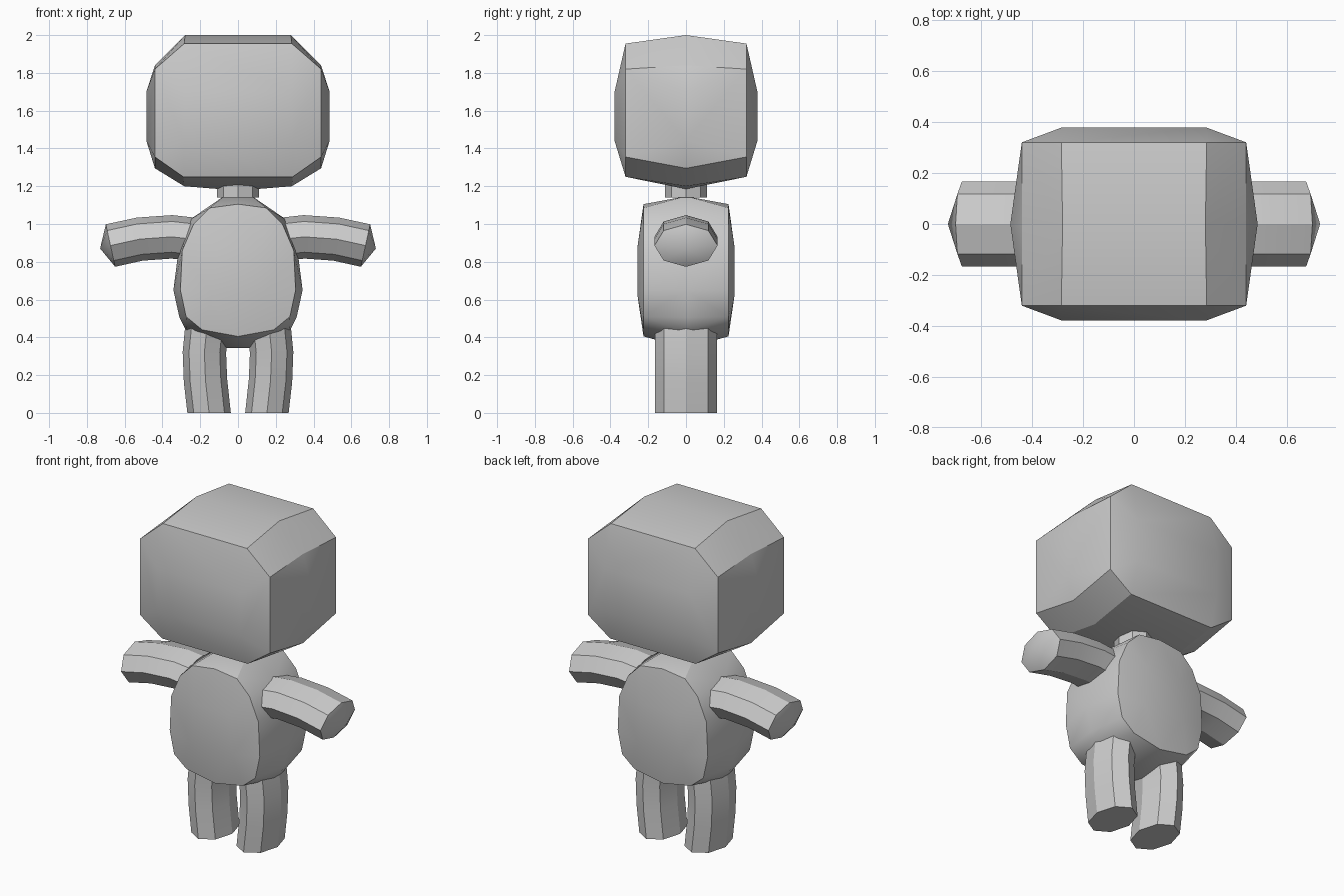
import bpy, bmesh
from math import cos, sin, pi, radians
from mathutils import Vector

if "Cube" in bpy.data.objects:
    bpy.data.objects.remove(bpy.data.objects["Cube"])


def finish(bm, name):
    bmesh.ops.recalc_face_normals(bm, faces=bm.faces)
    me = bpy.data.meshes.new(name)
    bm.to_mesh(me)
    bm.free()
    ob = bpy.data.objects.new(name, me)
    bpy.context.collection.objects.link(ob)
    bpy.ops.object.select_all(action='DESELECT')
    ob.select_set(True)
    bpy.context.view_layer.objects.active = ob
    bpy.ops.object.shade_smooth_by_angle(angle=radians(25))
    return ob


def hull(name, middle, front, front_y, bulge, bulge_y):
    """Faceted solid: x-z outlines at y=0, at +-front_y, and a bulged panel."""
    bm = bmesh.new()
    pts = set()
    for prof, y in ((middle, 0), (front, front_y), (bulge, bulge_y)):
        for x, z in prof:
            pts |= {(sx * x, sy * y, z) for sx in (1, -1) for sy in (1, -1)}
    for p in sorted(pts):
        # drop duplicates created by signed zeros
        bm.verts.new(p)
    bmesh.ops.remove_doubles(bm, verts=bm.verts, dist=1e-4)
    res = bmesh.ops.convex_hull(bm, input=bm.verts)
    junk = {e for e in res["geom_interior"] if isinstance(e, bmesh.types.BMVert)}
    bmesh.ops.delete(bm, geom=list(junk), context='VERTS')
    return finish(bm, name)


def limb(name, path, side, up, ru, rs, tip=None):
    """Eight-sided tube along an x-z path, optionally ending in a point."""
    bm = bmesh.new()
    c = [Vector((x * side, 0, z)) for x, z in path]
    rings = []
    for i, p in enumerate(c):
        t = c[min(i + 1, len(c) - 1)] - c[max(i - 1, 0)]
        n = Vector((-t.z, 0, t.x)).normalized()
        if up and i == len(c) - 1 and tip is None:
            n = Vector((1, 0, 0))       # sole stays level
        rings.append([bm.verts.new(p + n * (ru * cos(k * pi / 4))
                                   + Vector((0, rs * sin(k * pi / 4), 0)))
                      for k in range(8)])
        if up and tip is None and n.x < 0:
            rings[-1] = rings[-1][4::-1] + rings[-1][:4:-1]
    for a, b in zip(rings, rings[1:]):
        for k in range(8):
            bm.faces.new((a[k], a[k - 1], b[k - 1], b[k]))
    bm.faces.new(rings[0])
    if tip:
        v = bm.verts.new((tip[0] * side, 0, tip[1]))
        for k in range(8):
            bm.faces.new((rings[-1][k], rings[-1][k - 1], v))
    else:
        bm.faces.new(rings[-1])
    return finish(bm, name)


# Head
hull("head",
     [(.28, 2.0), (.44, 1.84), (.485, 1.70), (.485, 1.44), (.44, 1.295),
      (.285, 1.20), (.1, 1.185)],
     [(.285, 1.955), (.44, 1.82), (.44, 1.355), (.29, 1.25)], .32,
     [(.285, 1.70), (.285, 1.44)], .378)

# Body, with small flat top and bottom
hull("body",
     [(.075, 1.147), (.26, 1.02), (.315, .86), (.342, .65), (.31, .505),
      (.27, .425), (.065, .343)],
     [(0, 1.105), (.15, 1.085), (.235, 1.0), (.295, .86), (.305, .65),
      (.275, .51), (.19, .44), (0, .405)], .225,
     [(.12, .87), (.14, .63)], .258)

# Neck
bm = bmesh.new()
bmesh.ops.create_cone(bm, cap_ends=True, segments=8, radius1=.11, radius2=.11, depth=.12)
bmesh.ops.translate(bm, verts=bm.verts, vec=(0, 0, 1.2))
finish(bm, "neck")

# Arms and legs
for side, label in ((1, "left"), (-1, "right")):
    limb(label + "_arm", [(.2, .915), (.35, .932), (.52, .92), (.675, .886)],
         side, False, .115, .167, tip=(.73, .87))
    limb(label + "_leg", [(.165, .45), (.178, .32), (.172, .17), (.153, 0)],
         side, True, .115, .165)
